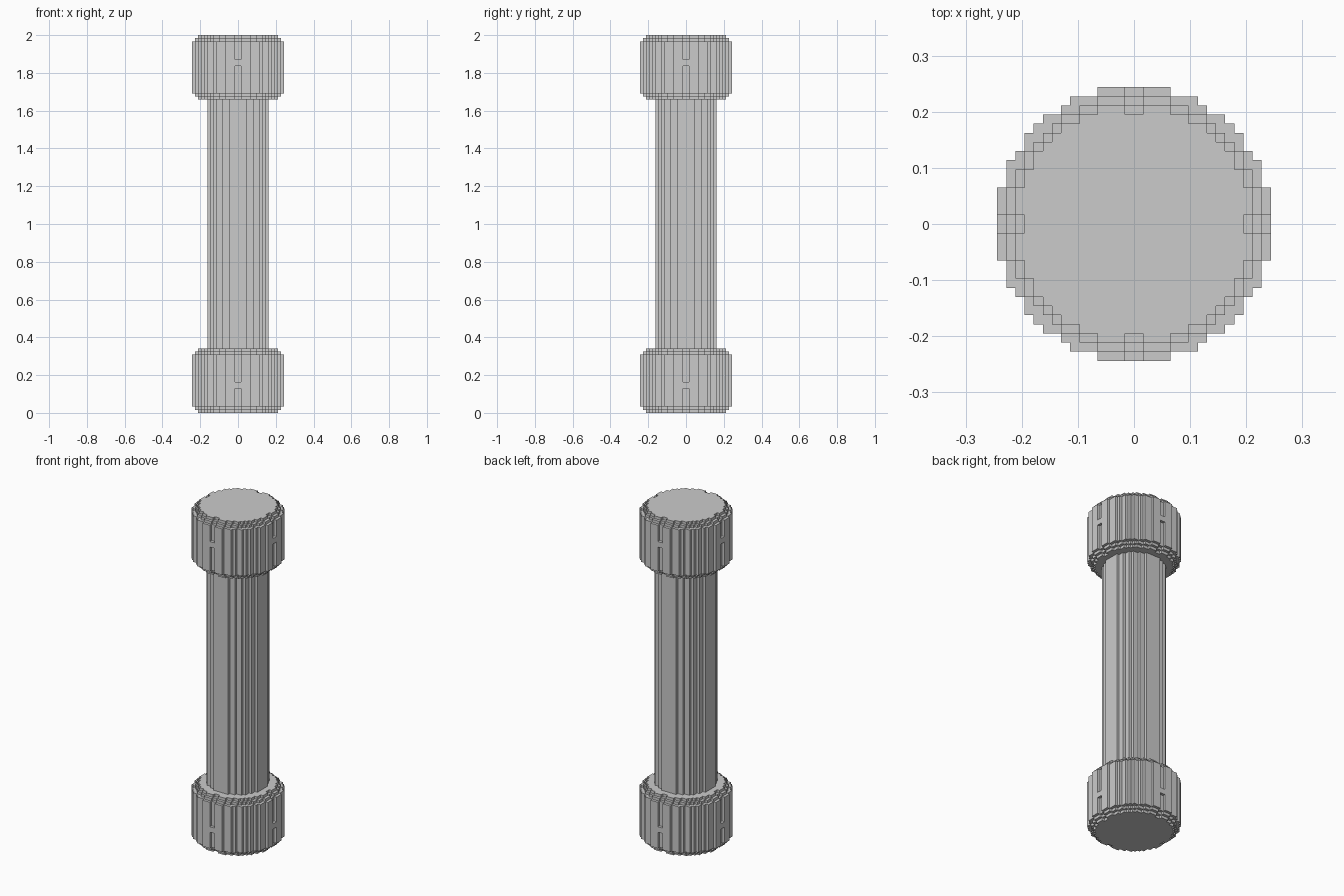
import bpy
import bmesh
import math

UNIT = 2 / 123          # edge of one block
HEIGHT = 123            # total height in blocks
CAP = 21                # height of each end cap in blocks

if "Cube" in bpy.data.objects:
    bpy.data.objects.remove(bpy.data.objects["Cube"], do_unlink=True)


def half_width(radius, row):
    """Blocks from the axis to the edge of a blocky disc in the given row."""
    return math.floor(math.sqrt(radius ** 2 - (row + 0.5) ** 2) + 0.5)


def blocky_circle(radius, notched):
    """Stair-stepped circle outline, optionally notched on its four sides."""
    quarter = []
    if notched:
        quarter += [(radius, -1), (radius - 1, -1), (radius - 1, 1), (radius, 1)]
    for row in range(1, radius):
        before, after = half_width(radius, row - 1), half_width(radius, row)
        if before != after:
            quarter += [(before, row), (after, row)]
    quarter.append((half_width(radius, radius - 1), radius))
    outline = []
    for _ in range(4):
        outline += quarter
        quarter = [(-y, x) for x, y in quarter]
    return outline


def rectangle(x, y):
    return [(-x, -y), (x, -y), (x, y), (-x, y)]


def add_prism(bm, outline, low, high):
    base = bm.faces.new([bm.verts.new((x, y, low)) for x, y in outline])
    top = bmesh.ops.extrude_face_region(bm, geom=[base], use_keep_orig=True)["geom"]
    for v in top:
        if isinstance(v, bmesh.types.BMVert):
            v.co.z = high


def make_object(name, prisms):
    bm = bmesh.new()
    for outline, low, high in prisms:
        add_prism(bm, outline, low, high)
    bmesh.ops.recalc_face_normals(bm, faces=bm.faces[:])
    bmesh.ops.scale(bm, vec=(UNIT, UNIT, UNIT), verts=bm.verts[:])
    mesh = bpy.data.meshes.new(name)
    bm.to_mesh(mesh)
    bm.free()
    obj = bpy.data.objects.new(name, mesh)
    bpy.context.collection.objects.link(obj)
    return obj


# End cap: three nested notched discs give the stepped rims
cap_parts = [(blocky_circle(15 - step, True), 2 - step, CAP - 2 + step)
             for step in range(3)]
# Bridges that interrupt the four side slots
cap_parts += [(rectangle(1, 15), 8, 10), (rectangle(15, 1), 8, 10)]

make_object("lower_cap", cap_parts)
make_object("upper_cap", [(outline, HEIGHT - high, HEIGHT - low)
                          for outline, low, high in cap_parts])

# Shaft, seated slightly inside both caps
make_object("shaft", [(blocky_circle(10, False), CAP - 1, HEIGHT - CAP + 1)])
